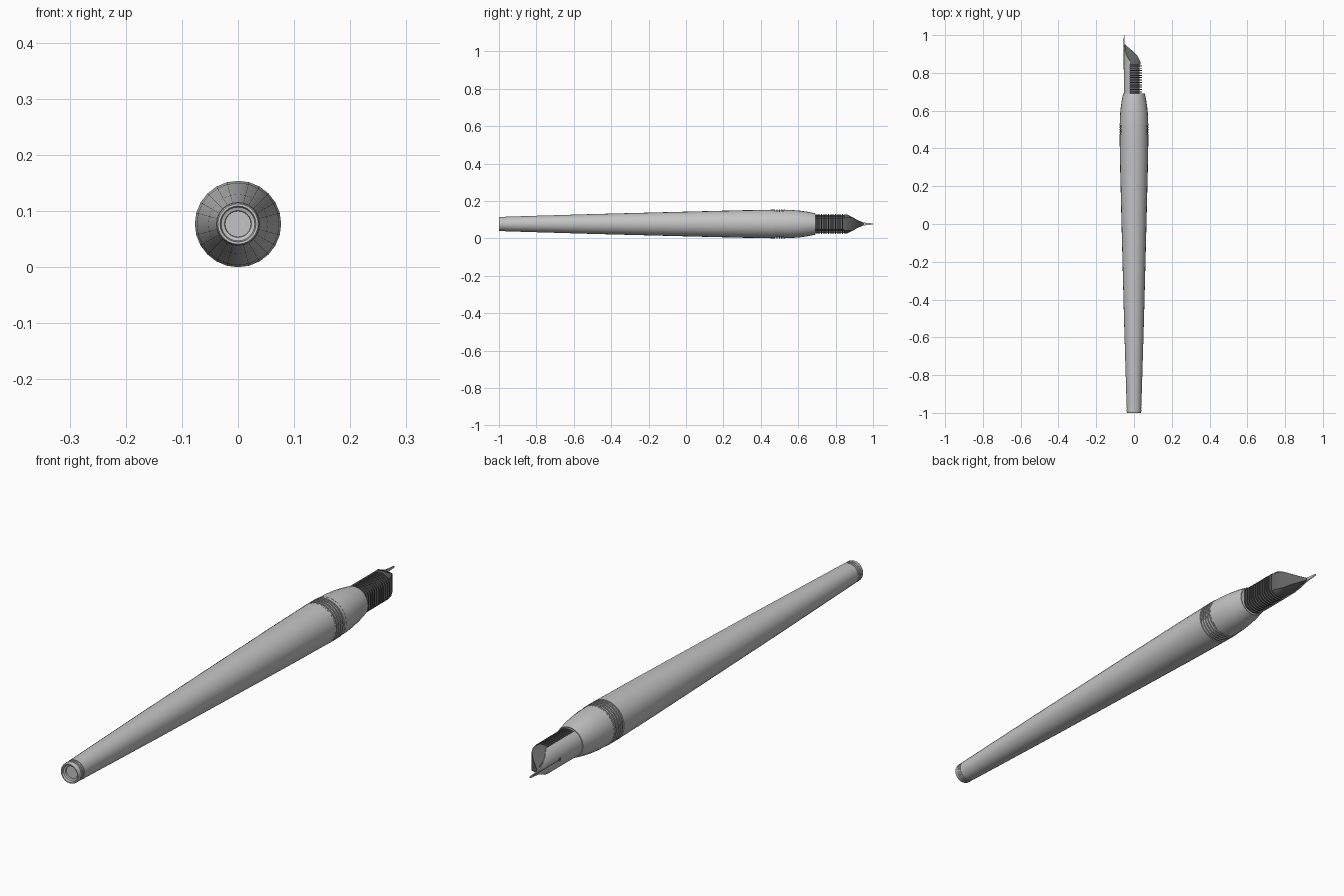
import bpy, bmesh, math
from mathutils import Vector

cube = bpy.data.objects.get("Cube")
if cube:
    bpy.data.objects.remove(cube, do_unlink=True)

AXIS_Z = 0.077
SIDES = 24


def material(name, value):
    m = bpy.data.materials.new(name)
    m.use_nodes = True
    color = (value, value, value, 1)
    m.diffuse_color = color
    m.node_tree.nodes["Principled BSDF"].inputs["Base Color"].default_value = color
    return m


light_grey = material("light grey", 0.55)
dark_grey = material("dark grey", 0.12)


def finish(bm, name, mat):
    bmesh.ops.remove_doubles(bm, verts=bm.verts, dist=1e-5)
    bmesh.ops.recalc_face_normals(bm, faces=bm.faces)
    mesh = bpy.data.meshes.new(name)
    bm.to_mesh(mesh)
    bm.free()
    mesh.materials.append(mat)
    ob = bpy.data.objects.new(name, mesh)
    bpy.context.collection.objects.link(ob)
    bpy.ops.object.select_all(action='DESELECT')
    ob.select_set(True)
    bpy.context.view_layer.objects.active = ob
    bpy.ops.object.shade_smooth_by_angle(angle=math.radians(32))
    return ob


def loft(bm, rings):
    """Skin closed rings of points and cap both ends."""
    loops = [[bm.verts.new(p) for p in ring] for ring in rings]
    n = len(loops[0])
    for a, b in zip(loops, loops[1:]):
        for i in range(n):
            j = (i + 1) % n
            bm.faces.new((a[i], a[j], b[j], b[i]))
    bm.faces.new(loops[0])
    bm.faces.new(loops[-1])


def circle(y, r):
    steps = [math.tau * i / SIDES for i in range(SIDES)]
    return [Vector((r * math.cos(t), y, AXIS_Z + r * math.sin(t))) for t in steps]


def lathe(name, profile, mat):
    bm = bmesh.new()
    loft(bm, [circle(y, r) for y, r in profile])
    return finish(bm, name, mat)


def grooves(start, pitch, count, r, depth):
    pts = []
    for i in range(count):
        y = start + i * pitch
        pts += [(y, r), (y + pitch * 0.5, r), (y + pitch * 0.5, r - depth),
                (y + pitch, r - depth)]
    return pts


# Tapered barrel with a recessed butt end and fine end rings
lathe("barrel",
      [(-0.985, 0.023), (-0.99, 0.024), (-0.992, 0.03), (-1.0, 0.032), (-1.0, 0.036),
       (-0.996, 0.038)]
      + grooves(-0.99, 0.008, 3, 0.0385, 0.0015)
      + [(-0.966, 0.039), (-0.5, 0.053), (0.0, 0.066), (0.3, 0.0735), (0.47, 0.0765)],
      light_grey)

# Grooved collar and grip section
lathe("grooved_collar", grooves(0.47, 0.013, 5, 0.077, 0.004) + [(0.535, 0.076)],
      light_grey)
lathe("grip",
      [(0.53, 0.0755), (0.57, 0.0745), (0.61, 0.071), (0.65, 0.0655),
       (0.685, 0.0585), (0.692, 0.057), (0.692, 0.054), (0.685, 0.052)],
      light_grey)


# Curved nib plate, narrowing from the shoulders to a slim point
def nib_point(y, t, r):
    return Vector((-r * math.cos(t), y, AXIS_Z + r * math.sin(t)))


NIB_R = 0.0535
bm = bmesh.new()
rings = []
for y, half in [(0.66, 0.049), (0.862, 0.049), (0.89, 0.036), (0.92, 0.02),
                (0.945, 0.009), (0.965, 0.006), (0.998, 0.003), (1.0, 0.002)]:
    spread = math.asin(half / NIB_R)
    angles = [spread * (k / 6 - 1) for k in range(13)]
    rings.append([nib_point(y, t, NIB_R) for t in angles]
                 + [nib_point(y, t, NIB_R - 0.003) for t in reversed(angles)])
loft(bm, rings)
finish(bm, "nib", light_grey)

# Slit and breather hole laid on the nib
bm = bmesh.new()
loft(bm, [[Vector((x, y, AXIS_Z + z)) for x, z in
           [(-0.0545, -0.0008), (-0.0545, 0.0008), (-0.052, 0.0008), (-0.052, -0.0008)]]
          for y in (0.83, 0.985)])
finish(bm, "nib_slit", dark_grey)
bm = bmesh.new()
loft(bm, [[Vector((x, 0.825 + 0.007 * math.cos(math.tau * i / 12),
                   AXIS_Z + 0.007 * math.sin(math.tau * i / 12))) for i in range(12)]
          for x in (-0.0545, -0.051)])
finish(bm, "breather_hole", dark_grey)


# Feed sections: round outline flattened on the side away from the nib
def feed_ring(y, r, flat, half):
    ring = []
    for p in circle(y, r):
        ring.append(Vector((min(p.x, flat), y,
                            max(AXIS_Z - half, min(AXIS_Z + half, p.z)))))
    return ring


bm = bmesh.new()
loft(bm, [feed_ring(y, r, flat, half) for y, r, flat, half in
          [(0.66, 0.041, 0.03, 0.05), (0.845, 0.041, 0.03, 0.05),
           (0.845, 0.0505, 0.035, 0.052), (0.862, 0.0505, 0.033, 0.05),
           (0.89, 0.0505, 0.018, 0.035), (0.915, 0.0505, -0.006, 0.022),
           (0.935, 0.0505, -0.03, 0.012), (0.95, 0.0505, -0.047, 0.005)]])
finish(bm, "feed", dark_grey)

# Thin cooling fins along the feed
bm = bmesh.new()
for i in range(12):
    y = 0.697 + i * 0.0125
    loft(bm, [feed_ring(y + d, 0.0525, 0.043, 0.0525) for d in (0, 0.005)])
finish(bm, "feed_fins", dark_grey)
